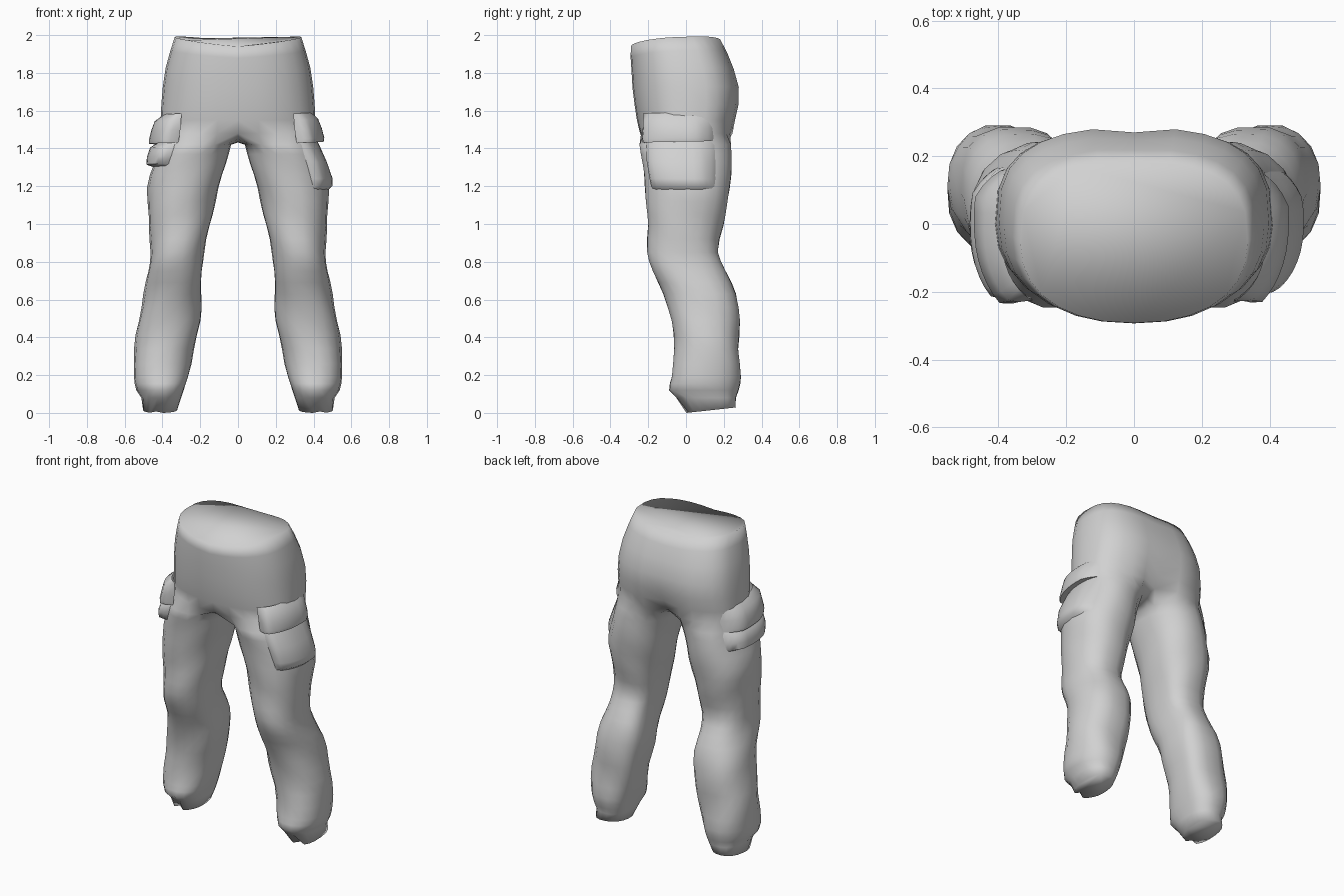
import bpy, bmesh, math

cube = bpy.data.objects.get("Cube")
if cube:
    bpy.data.objects.remove(cube, do_unlink=True)

cloth = bpy.data.materials.new("light_grey_cloth")
cloth.use_nodes = True
GREY = (0.64, 0.64, 0.64, 1)
cloth.diffuse_color = GREY
cloth.node_tree.nodes["Principled BSDF"].inputs["Base Color"].default_value = GREY

# Leg sections: height, inner x, outer x, front y, back y
LEG = [
    (1.64, 0.00, 0.40, -0.265, 0.265), (1.44, 0.035, 0.415, -0.248, 0.245),
    (1.38, 0.052, 0.43, -0.24, 0.243), (1.20, 0.102, 0.48, -0.218, 0.235),
    (1.00, 0.15, 0.47, -0.205, 0.197), (0.86, 0.18, 0.465, -0.205, 0.172),
    (0.76, 0.193, 0.475, -0.18, 0.21), (0.64, 0.193, 0.50, -0.12, 0.268),
    (0.50, 0.20, 0.525, -0.08, 0.285), (0.35, 0.232, 0.55, -0.062, 0.28),
    (0.20, 0.265, 0.55, -0.08, 0.29), (0.13, 0.285, 0.535, -0.09, 0.28),
    (0.09, 0.30, 0.51, -0.05, 0.268), (0.02, 0.325, 0.505, 0.0, 0.265),
]
# Hip sections: height, half width, front y, back y, rim tilt, seat crease depth
HIPS = [
    (1.965, 0.335, -0.292, 0.185, 1.0, 0.0), (1.90, 0.358, -0.293, 0.222, 0.8, 0.004),
    (1.82, 0.383, -0.288, 0.257, 0.5, 0.01), (1.73, 0.398, -0.283, 0.284, 0.2, 0.014),
    (1.64, 0.406, -0.272, 0.282, 0.0, 0.02), (1.56, 0.41, -0.26, 0.264, 0.0, 0.035),
    (1.49, 0.413, -0.243, 0.25, 0.0, 0.06),
]
HALF = 14      # segments around the outside
INNER = 6      # segments on the inside of the leg


def power(v, p):
    return math.copysign(abs(v) ** p, v)


def leg_params(z):
    """Smoothly interpolated leg section at height z."""
    n = len(LEG)
    i = 0
    while i < n - 2 and z < LEG[i + 1][0]:
        i += 1
    a, b = LEG[i], LEG[i + 1]
    p, q = LEG[max(i - 1, 0)], LEG[min(i + 2, n - 1)]
    h = b[0] - a[0]
    s = (z - a[0]) / h
    out = []
    for k in range(1, 5):
        m0 = (b[k] - p[k]) / (b[0] - p[0]) * h
        m1 = (q[k] - a[k]) / (q[0] - a[0]) * h
        out.append((2*s**3 - 3*s**2 + 1) * a[k] + (s**3 - 2*s**2 + s) * m0
                   + (3*s**2 - 2*s**3) * b[k] + (s**3 - s**2) * m1)
    return out


def leg_point(z, t, off=0.0):
    """Point on the leg; t = 0 is the front, 90 degrees the outside."""
    xi, xo, yf, yb = leg_params(z)
    fold = 0.003 * math.sin(23 * z + 3 * t)
    rx, ry = (xo - xi) / 2 + fold + off, (yb - yf) / 2 + fold + off
    s, c = math.sin(t), math.cos(t)
    p = 0.88
    if s < 0 and c < 0:      # fuller calf on the inner back
        p -= 0.26 * min(1, max(0, (1.3 - z) / 0.5)) * min(1, z / 0.3)
    return ((xi + xo) / 2 + rx * power(s, p), (yf + yb) / 2 - ry * power(c, p), z)


def hip_ring(row):
    z, w, yf, yb, tilt, crease = row
    pts = []
    for i in range(HALF + 1):
        t = math.pi * i / HALF
        s, c = math.sin(t), math.cos(t)
        y = (yf + yb) / 2 - (yb - yf) / 2 * power(c, 0.88 if c > 0 else 0.66)
        if i == HALF:
            y -= crease
        x = 0.0 if i in (0, HALF) else w * s ** (0.88 if c > 0 else 0.78)
        pts.append((x, y, z + tilt * (0.035 * s - 0.015 * c)))
    return pts


def leg_ring(z):
    angles = [math.radians(-50 + 280 * i / HALF) for i in range(HALF + 1)]
    angles += [math.radians(230 + 80 * i / INNER) for i in range(1, INNER)]
    pts = [leg_point(z, t) for t in angles]
    if z < 0.05:      # hem slopes up to the back, pinched at the front
        pts = [(x, y, 0.01 + 0.11 * max(y, 0)) for x, y, _ in pts]
        x, y, h = pts[3]
        pts[3] = (x, y + 0.03, h + 0.008)
    return pts


def finish(name, bm):
    bmesh.ops.recalc_face_normals(bm, faces=bm.faces)
    mesh = bpy.data.meshes.new(name)
    bm.to_mesh(mesh)
    bm.free()
    mesh.materials.append(cloth)
    for p in mesh.polygons:
        p.use_smooth = True
    obj = bpy.data.objects.new(name, mesh)
    bpy.context.collection.objects.link(obj)
    return obj


def bridge(bm, a, b, closed):
    n = len(a)
    for i in range(n if closed else n - 1):
        j = (i + 1) % n
        bm.faces.new((a[i], a[j], b[j], b[i]))


# Hips and both legs as one skin
bm = bmesh.new()
for side in (1, -1):
    def add(pts):
        return [bm.verts.new((side * x, y, z)) for x, y, z in pts]
    hips = [add(hip_ring(r)) for r in HIPS]
    for a, b in zip(hips, hips[1:]):
        bridge(bm, a, b, False)
    # Crotch seam closes the top of each leg
    front, back = hips[-1][0].co, hips[-1][-1].co
    seam = []
    for i in range(1, INNER):
        s = i / INNER
        seam.append((0, back.y + (front.y - back.y) * s,
                     1.49 - 0.048 * math.sin(math.pi * s) ** 0.6))
    ring = hips[-1] + add(seam)
    heights = [1.43, 1.38, 1.33, 1.27, 1.2, 1.13, 1.06, 1.0, 0.93, 0.86, 0.81, 0.76,
               0.7, 0.64, 0.57, 0.5, 0.42, 0.35, 0.27, 0.2, 0.165, 0.13, 0.09, 0.02]
    for z in heights:
        nxt = add(leg_ring(z))
        bridge(bm, ring, nxt, True)
        ring = nxt
bmesh.ops.remove_doubles(bm, verts=bm.verts, dist=0.0005)
bmesh.ops.holes_fill(bm, edges=[e for e in bm.edges if e.is_boundary], sides=0)
# Stand the hems on the ground
drop = min(v.co.z for v in bm.verts)
bmesh.ops.translate(bm, verts=bm.verts, vec=(0, 0, -drop))
finish("trousers", bm)


# Pocket pieces: padded patches wrapped round the thigh, fading out to the back
def pocket_part(name, side, t0, t1, profile, slant=0.0):
    bm = bmesh.new()
    cols = 14
    grid = []
    for i in range(cols + 1):
        u = i / cols
        t = math.radians(t0 + (t1 - t0) * u)
        fade = min(1, (i / 2) ** 0.7, ((cols - i) / 4) ** 0.9)
        col = []
        for z, off in profile:
            o = -0.012 + (off + 0.012) * fade
            x, y, h = leg_point(z + slant * u, t, o)
            col.append(bm.verts.new((side * x, y, h)))
        grid.append(col)
    for a, b in zip(grid, grid[1:]):
        bridge(bm, a, b, False)
    obj = finish(name, bm)
    # Keep faces pointing outwards
    if sum(p.normal.x * p.area for p in obj.data.polygons) * side < 0:
        obj.data.flip_normals()
    bpy.context.view_layer.objects.active = obj
    obj.select_set(True)
    bpy.ops.object.shade_smooth_by_angle(angle=math.radians(60))
    obj.select_set(False)


FLAP = [(1.585, -0.012), (1.55, 0.018), (1.50, 0.032), (1.45, 0.042), (1.43, 0.038),
        (1.436, -0.012)]
pocket_part("left_pocket_flap", 1, 25, 128, FLAP, 0.01)
pocket_part("left_pocket_bag", 1, 27, 134,
            [(1.47, -0.012), (1.42, 0.012), (1.33, 0.026), (1.24, 0.025), (1.20, 0.017),
             (1.175, -0.012)])
pocket_part("right_pocket_flap", -1, 27, 133,
            [(z, o + 0.015 if o > 0 else o) for z, o in FLAP], -0.01)
pocket_part("right_pocket_bag", -1, 29, 136,
            [(1.45, -0.012), (1.41, 0.045), (1.36, 0.048), (1.32, 0.035), (1.305, -0.012)],
            -0.01)
